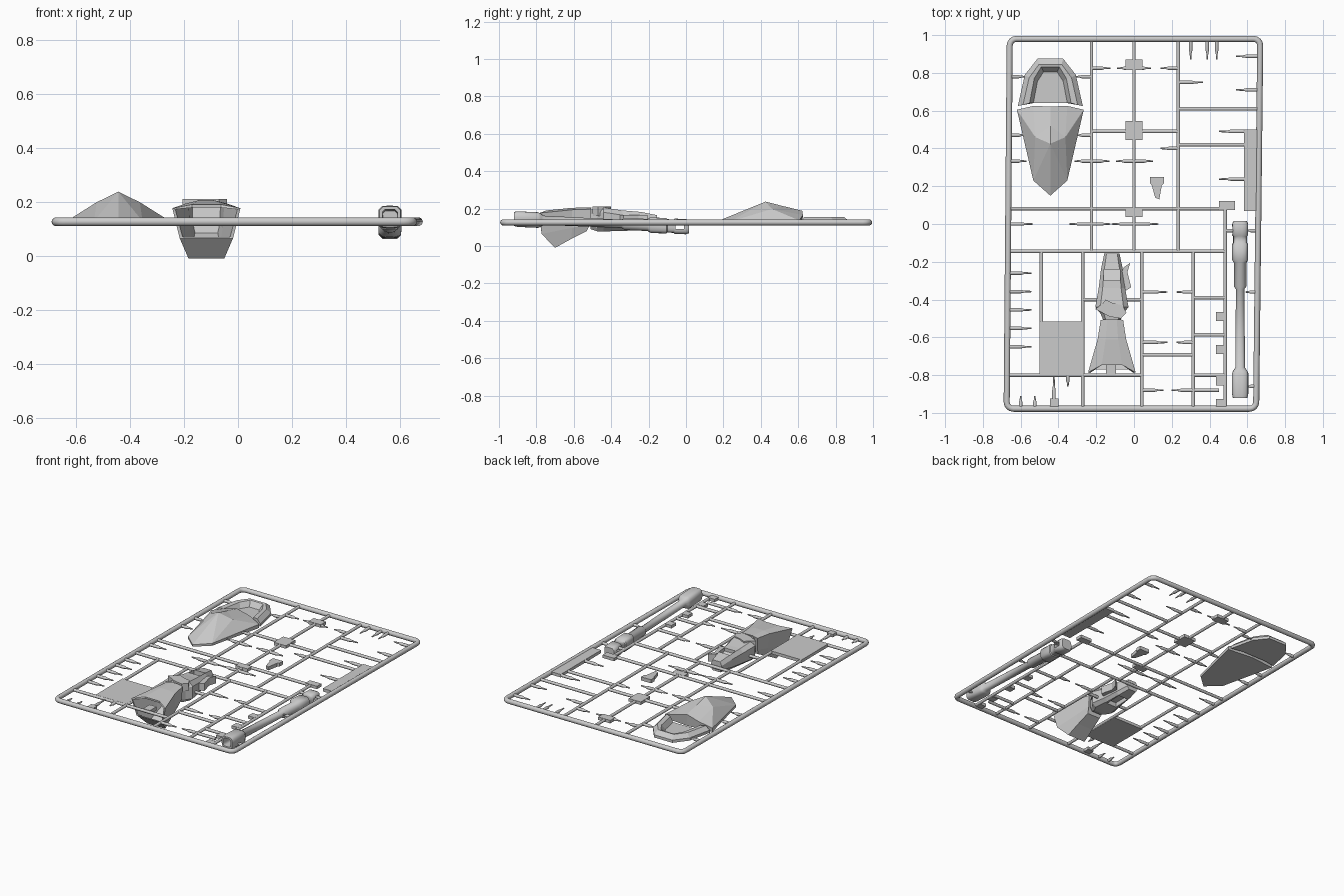
import bpy, bmesh, math
from mathutils import Vector

if "Cube" in bpy.data.objects:
    bpy.data.objects.remove(bpy.data.objects["Cube"])

Z = 0.126  # height of the sprue plane

def finish(name, bm, smooth=False):
    bmesh.ops.recalc_face_normals(bm, faces=bm.faces)
    me = bpy.data.meshes.new(name)
    bm.to_mesh(me)
    bm.free()
    ob = bpy.data.objects.new(name, me)
    bpy.context.collection.objects.link(ob)
    if smooth:
        bpy.context.view_layer.objects.active = ob
        ob.select_set(True)
        bpy.ops.object.shade_smooth_by_angle(angle=math.radians(50))
        ob.select_set(False)
    return ob

def cut(ob, bm):
    """Subtract a cutter mesh from ob and remove the cutter."""
    cutter = finish("cutter", bm)
    cutter.hide_render = True
    mod = ob.modifiers.new("cut", 'BOOLEAN')
    mod.operation, mod.object = 'DIFFERENCE', cutter
    bpy.context.view_layer.objects.active = ob
    bpy.ops.object.modifier_apply(modifier="cut")
    bpy.data.objects.remove(cutter)

def loft(bm, rings, caps=(True, True), loop=False):
    vs = [[bm.verts.new(p) for p in r] for r in rings]
    n = len(vs[0])
    for a, b in zip(vs, vs[1:] + vs[:1] if loop else vs[1:]):
        for i in range(n):
            bm.faces.new((a[i], a[(i + 1) % n], b[(i + 1) % n], b[i]))
    if not loop:
        for use, r in zip(caps, (vs[0], vs[-1])):
            if use:
                bm.faces.new(r)
    return vs

def rod(bm, a, b, radii, sides=8):
    """Round rod from a to b; radii = [(fraction, radius)]."""
    a, b = Vector((*a, Z)), Vector((*b, Z))
    d = (b - a).normalized()
    side, up = Vector((-d.y, d.x, 0)), Vector((0, 0, 1))
    ang = [2 * math.pi * (i + .5) / sides for i in range(sides)]
    loft(bm, [[a.lerp(b, t) + side * r * math.cos(q) + up * r * math.sin(q) for q in ang]
              for t, r in radii])

def box(bm, x0, x1, y0, y1, z0, z1):
    loft(bm, [[(x0, y0, z), (x1, y0, z), (x1, y1, z), (x0, y1, z)] for z in (z0, z1)])

# outer frame: round bar swept round a slightly skewed rectangle
corners = [Vector(c) for c in ((-.674, -.978), (.647, -.978), (.668, .98), (-.658, .98))]
bm, rings = bmesh.new(), []
for i, c in enumerate(corners):
    mid = c - Vector((math.copysign(.035, c.x), math.copysign(.035, c.y)))
    for k in range(5):
        q = math.radians(180 + 90 * i + 22.5 * k)
        o = Vector((math.cos(q), math.sin(q)))
        p = mid + o * .035
        rings.append([(p.x + o.x * .016 * math.cos(t), p.y + o.y * .016 * math.cos(t),
                       Z + .016 * math.sin(t)) for t in [math.pi * j / 5 for j in range(10)]])
loft(bm, rings, loop=True)
finish("outer_frame", bm, True)

# inner runners: (x, y0, y1) and (y, x0, x1)
bm = bmesh.new()
for x, a, b in [(-.225, .98, -.145), (0, .98, -.145), (.235, .98, -.145), (.483, .09, -.975),
                (-.49, -.145, -.52), (-.272, -.145, -.975), (.042, -.145, -.975), (.314, -.145, -.975)]:
    rod(bm, (x, a), (x, b), [(0, .010), (1, .010)])
for y, a, b in [(.61, .235, .66), (.42, .235, .59), (.082, -.66, .483), (-.145, -.665, .483),
                (-.8, -.67, .042), (-.8, .314, .483), (-.693, .042, .314), (.49, -.225, .235),
                (-.39, .314, .483), (-.587, .314, .483), (-.88, .314, .45), (-.4, -.272, -.17),
                (-.4, -.06, .042)]:
    rod(bm, (a, y), (b, y), [(0, .010), (1, .010)])
finish("inner_runners", bm, True)

# tapered gate pins
taper = [(0, .010), (.55, .010), (.68, .006), (1, .004)]
bm = bmesh.new()
pins = [(-.225, .825, .1), (0, .825, -.09), (0, .825, .09), (.235, .825, -.095), (-.225, .333, .095),
        (0, .333, .1), (0, .333, -.095), (.235, .4, -.095), (.235, .75, .13), (.665, .888, -.125),
        (.665, .71, -.125), (.585, .49, -.135), (.585, .238, -.135), (-.665, 0, .13), (-.225, 0, -.12),
        (-.225, 0, .1), (0, 0, -.12), (0, 0, .13), (.042, -.36, .135), (.314, -.36, -.09),
        (.042, -.627, .135), (.314, -.627, -.09), (.042, -.88, .115), (.314, -.88, -.115),
        (.483, -.035, .07), (.65, -.035, -.06), (.65, -.36, -.06), (.65, -.86, -.06)]
pins += [(-.667, -.26 - .0975 * i, .125) for i in range(5)]
pins += [(e, y, s * .09) for y in (.78, .47, .333) for e, s in ((-.66, 1), (-.225, -1))]
for x, y, l in pins:
    rod(bm, (x, y), (x + l, y), taper)
for x, y, l in [(.3, .98, -.11), (.388, .98, -.11), (.438, .98, -.11), (-.6, -.98, .07),
                (-.525, -.98, .07), (-.424, -.98, .18), (-.35, -.8, -.06)]:
    rod(bm, (x, y), (x, y + l), taper)
finish("gate_pins", bm, True)

# flat tags, joint plates and tabs
bm = bmesh.new()
for x0, x1, y0, y1 in [(-.5, -.27, -.8, -.515), (.583, .655, .07, .5), (-.045, .045, .815, .87),
                       (-.045, .045, .445, .545), (-.045, .045, .037, .085), (.45, .535, .075, .122),
                       (-.445, -.4, -.97, -.925)]:
    box(bm, x0, x1, y0, y1, Z - .01, Z + .01)
for y in (-.49, -.665, -.83, -.95):
    box(bm, .435, .483, y - .024, y + .024, Z - .01, Z + .01)
finish("flat_tags", bm)

# small crest piece
bm = bmesh.new()
crest = [(-.037, .25), (.037, .25), (.037, .215), (.025, .205), (.012, .13), (-.01, .14), (-.028, .205), (-.037, .215)]
loft(bm, [[(.122 + x, y, z) for x, y in crest] for z in (Z - .012, Z + .012)])
finish("crest_piece", bm)

# shield body: half mesh, mirrored
SX = -.443
half = [(0, .15, .125), (.09, .23, .128), (.177, .605, .137), (.09, .625, .165), (0, .622, .188),
        (0, .425, .237), (.08, .46, .198), (0, .52, .213), (0, .15, .112), (.09, .23, .112),
        (.177, .605, .112), (0, .622, .112)]
faces = [(0, 1, 5), (1, 6, 5), (1, 2, 6), (2, 3, 6), (3, 4, 7, 6), (5, 6, 7), (0, 8, 9, 1),
         (1, 9, 10, 2), (2, 10, 11, 4, 3), (8, 11, 10, 9)]
bm = bmesh.new()
for s in (1, -1):
    vs = [bm.verts.new((SX + s * x, y, z)) for x, y, z in half]
    for f in faces:
        bm.faces.new([vs[i] for i in f])
bmesh.ops.remove_doubles(bm, verts=bm.verts, dist=1e-4)
finish("shield_body", bm)

# shield hood: bevelled horseshoe with a floor
def horseshoe(pts):
    return pts + [(-x, y) for x, y in reversed(pts)]
outer = horseshoe([(.172, .625), (.135, .79), (.068, .875)])
ridge = horseshoe([(.145, .63), (.112, .775), (.06, .845)])
inner = horseshoe([(.11, .64), (.085, .77), (.048, .832)])
floor = horseshoe([(.09, .64), (.068, .755), (.036, .805)])
bm = bmesh.new()
levels = ((outer, .112), (outer, .13), (ridge, .155), (inner, .152), (floor, .118), (floor, .112))
loft(bm, [[(SX + r[i][0], r[i][1], z) for r, z in levels] for i in range(6)])
loft(bm, [[(SX + x, y, z) for x, y in floor] for z in (.112, .119)])
finish("shield_hood", bm)

# flared foot shell: notched top edge, open front above a closed toe wedge
FX = -.117
def foot_ring(*pts):
    return [(FX + x, y, z) for x, y, z in pts] + [(FX - x, y, z) for x, y, z in reversed(pts)]
bm = bmesh.new()
vs = loft(bm, [
    foot_ring((.025, -.515, .198), (.052, -.515, .192), (.05, -.52, .12), (.042, -.54, .085)),
    foot_ring((.032, -.61, .192), (.066, -.61, .186), (.06, -.61, .1), (.05, -.62, .045)),
    foot_ring((.053, -.745, .178), (.115, -.788, .172), (.088, -.77, .07), (.06, -.7, .0))],
    caps=(True, False))
bm.faces.new([vs[2][i] for i in (2, 3, 4, 5)])
foot = finish("foot_shell", bm)
sol = foot.modifiers.new("wall", 'SOLIDIFY')
sol.thickness, sol.offset = .012, -1
bm = bmesh.new()
box(bm, FX - .03, FX + .022, -.8, -.73, Z - .012, Z + .012)
finish("foot_gate", bm)

# lower leg: tapered body with pockets above and below
def section(y, w, z0, z1):
    c = w * .3
    return [(FX - w, y, z0 + .02), (FX - w + c, y, z0), (FX + w - c, y, z0), (FX + w, y, z0 + .02),
            (FX + w, y, z1 - .025), (FX + w - c, y, z1), (FX - w + c, y, z1), (FX - w, y, z1 - .025)]
bm = bmesh.new()
loft(bm, [section(*s) for s in ((-.155, .04, .095, .165), (-.24, .058, .085, .182), (-.34, .07, .08, .19),
                                (-.44, .088, .078, .205), (-.475, .06, .078, .2), (-.51, .045, .09, .195))])
leg = finish("lower_leg", bm)
bm = bmesh.new()
loft(bm, [[(FX + x, y, z) for y, z in ((-.3, .165), (-.3, .3), (-.24, .3), (-.24, .125))]
          for x in (-.042, .042)])
box(bm, FX - .036, FX + .036, -.36, -.245, 0, .11)
cut(leg, bm)

# side fin and knee plate
bm = bmesh.new()
fin = [(-.07, -.27), (-.055, -.23), (-.02, -.205), (-.035, -.255), (-.015, -.335), (-.055, -.36)]
loft(bm, [[(x, y, z) for x, y in fin] for z in (.115, .165)])
knee = [(-.205, -.45), (-.165, -.42), (-.15, -.4), (-.11, -.42), (-.06, -.43), (-.04, -.47), (-.07, -.5), (-.13, -.49)]
loft(bm, [[(x, y, z) for x, y in knee] for z in (.16, .21)])
finish("leg_fin_and_knee_plate", bm)

# long gun: sections along a slightly tilted axis; the last two form the hollow muzzle
GX = .562
def ring(y, w, c):
    """Sixteen-sided superellipse-like ring; c=0 square, c=1 round."""
    out = []
    for k in range(16):
        q = math.pi * (k + .5) / 8
        x, z = math.cos(q), math.sin(q)
        s = c + (1 - c) * min(1 / max(abs(x), abs(z)), 1.25)
        out.append((GX + w * s * x, y, .103 - .045 * y + w * .97 * s * z))
    return out
bm = bmesh.new()
loft(bm, [ring(*r) for r in (
    (.015, .036, .1), (0, .042, .1), (-.06, .042, .1), (-.065, .037, .2), (-.1, .037, .2),
    (-.105, .043, .2), (-.19, .043, .2), (-.205, .034, 1), (-.33, .034, 1), (-.345, .023, 1),
    (-.76, .026, 1), (-.775, .036, .1), (-.79, .043, .1), (-.9, .043, .1), (-.92, .039, .1),
    (-.92, .028, .1), (-.85, .026, .1))])
gun = finish("long_gun", bm, True)
# side window through the rear of the gun
bm = bmesh.new()
box(bm, GX - .1, GX + .1, -.055, -.012, .09, .12)
cut(gun, bm)
